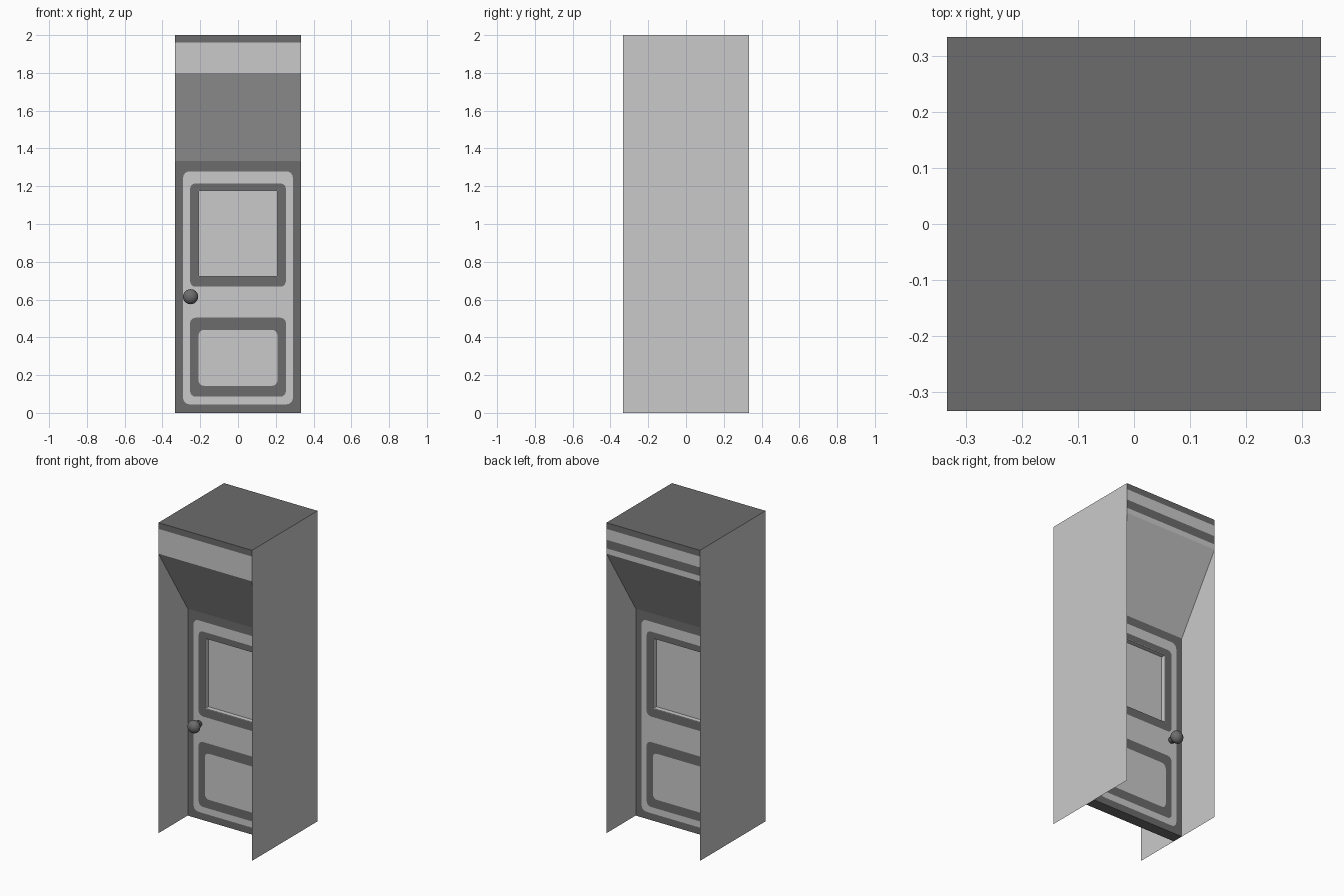
import bpy, bmesh, math
from mathutils import Matrix

if "Cube" in bpy.data.objects:
    bpy.data.objects.remove(bpy.data.objects["Cube"])

H = 1 / 3          # half width and half depth of the booth
T = 0.036          # half thickness of the door
DOOR_TOP = 4 / 3


def material(name, v):
    m = bpy.data.materials.new(name)
    m.diffuse_color = (v, v, v, 1)
    m.use_nodes = True
    m.node_tree.nodes["Principled BSDF"].inputs["Base Color"].default_value = m.diffuse_color
    return m


LIGHT = material("light_grey", 0.59)
DARK = material("dark_grey", 0.15)


def finish(bm, name, mats, fix=True):
    if fix:
        bmesh.ops.recalc_face_normals(bm, faces=bm.faces)
    me = bpy.data.meshes.new(name)
    bm.to_mesh(me)
    bm.free()
    for m in mats:
        me.materials.append(m)
    ob = bpy.data.objects.new(name, me)
    bpy.context.collection.objects.link(ob)
    return ob


def rounded(x, z0, z1, r, n=4):
    """Rounded rectangle outline in the xz plane, symmetric in x."""
    pts = []
    corners = ((x - r, z1 - r), (-x + r, z1 - r), (-x + r, z0 + r), (x - r, z0 + r))
    for k, (cx, cz) in enumerate(corners):
        for i in range(n + 1):
            a = math.radians(90 * (k + i / n))
            pts.append((cx + r * math.cos(a), cz + r * math.sin(a)))
    return pts


def panel(name, mat, outline, y, hole=None):
    """Flat plate facing away from the door centre, with an optional hole."""
    bm = bmesh.new()
    outer = [bm.verts.new((x, y, z)) for x, z in outline]
    if hole:
        inner = [bm.verts.new((x, y, z)) for x, z in hole]
        n = len(outer)
        for i in range(n):
            j = (i + 1) % n
            bm.faces.new((outer[i], outer[j], inner[j], inner[i]))
    else:
        bm.faces.new(outer)
    bm.normal_update()
    for f in bm.faces:
        if f.normal.y * y < 0:
            f.normal_flip()
    return finish(bm, name, [mat], False)


def box(name, mat, size, centre):
    bm = bmesh.new()
    bmesh.ops.create_cube(bm, size=1, matrix=Matrix.Translation(centre) @ Matrix.Diagonal((*size, 1)))
    return finish(bm, name, [mat])


# Side walls: single sheets
for side, label in ((-1, "left"), (1, "right")):
    bm = bmesh.new()
    quad = [bm.verts.new((side * H, y, z)) for y, z in ((-H, 0), (H, 0), (H, 2), (-H, 2))]
    bm.faces.new(quad if side > 0 else quad[::-1])
    finish(bm, label + "_wall", [LIGHT], False)

# Roof with striped fascias and sloping soffits: profile swept across the width
profile = [(-T, DOOR_TOP), (-H, 1.8), (-H, 1.96), (-H, 2), (H, 2), (H, 1.96),
           (H, 1.89), (H, 1.835), (H, 1.8), (T, DOOR_TOP)]
stripe = [0, 0, 1, 1, 1, 0, 1, 0, 0]
bm = bmesh.new()
rows = [[bm.verts.new((x, y, z)) for x in (-H, H)] for y, z in profile]
for a, b, m in zip(rows, rows[1:], stripe):
    bm.faces.new((a[0], a[1], b[1], b[0])).material_index = m
finish(bm, "roof_header", [LIGHT, DARK], False)

# Door slab: a frame around the window opening
WX, WZ0, WZ1 = 0.209, 0.721, 1.177
X = H - 0.001
mid = (WZ0 + WZ1) / 2
stile = X - WX
for side, label in ((-1, "left"), (1, "right")):
    box("door_stile_" + label, DARK, (stile, 2 * T, DOOR_TOP), (side * (X + WX) / 2, 0, DOOR_TOP / 2))
box("door_bottom_panel", DARK, (2 * WX, 2 * T, WZ0), (0, 0, WZ0 / 2))
box("door_top_rail", DARK, (2 * WX, 2 * T, DOOR_TOP - WZ1), (0, 0, (DOOR_TOP + WZ1) / 2))

# Window pane and the light lining of its opening
box("window_pane", LIGHT, (2 * WX, 0.012, WZ1 - WZ0), (0, 0, mid))
for side, label in ((-1, "left"), (1, "right")):
    box("window_lining_" + label, LIGHT, (0.003, 2 * T, WZ1 - WZ0), (side * (WX - 0.0015), 0, mid))
for z, label in ((WZ0 + 0.0015, "bottom"), (WZ1 - 0.0015, "top")):
    box("window_lining_" + label, LIGHT, (2 * WX, 2 * T, 0.003), (0, 0, z))

# Painted panels and door knobs on both faces
opening = rounded(WX, WZ0, WZ1, 0.001)
for s, label in ((-1, "front"), (1, "back")):
    panel(label + "_door_face", LIGHT, rounded(0.291, 0.045, 1.279, 0.035), s * (T + 0.001), opening)
    panel(label + "_window_frame", DARK, rounded(0.254, 0.668, 1.215, 0.03), s * (T + 0.002), opening)
    panel(label + "_lower_border", DARK, rounded(0.254, 0.086, 0.504, 0.03), s * (T + 0.002))
    panel(label + "_lower_panel", LIGHT, rounded(0.209, 0.143, 0.44, 0.03), s * (T + 0.003))

    bm = bmesh.new()
    spot = Matrix.Translation((-0.251, s * 0.09, 0.615)) @ Matrix.Diagonal((0.04, 0.034, 0.04, 1))
    bmesh.ops.create_uvsphere(bm, u_segments=20, v_segments=12, radius=1, matrix=spot)
    neck = Matrix.Translation((-0.251, s * 0.055, 0.615)) @ Matrix.Rotation(math.pi / 2, 4, 'X')
    bmesh.ops.create_cone(bm, cap_ends=True, segments=16, radius1=0.02, radius2=0.02,
                          depth=0.04, matrix=neck)
    knob = finish(bm, label + "_knob", [DARK])
    for f in knob.data.polygons:
        f.use_smooth = True
